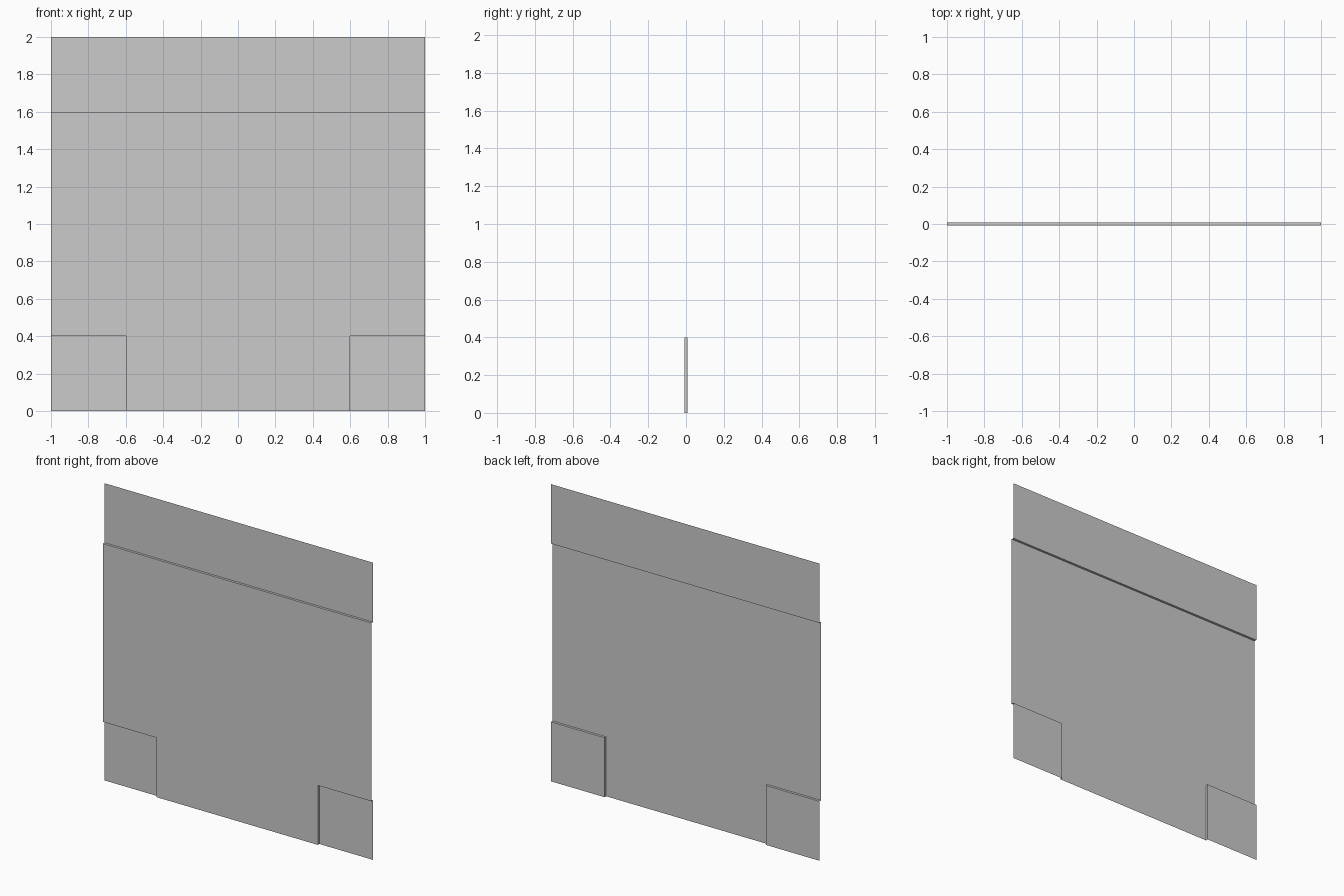
import bpy
import bmesh

if "Cube" in bpy.data.objects:
    bpy.data.objects.remove(bpy.data.objects["Cube"])

F, B = -0.008, 0.008      # raised front plane, recessed back plane
W, CX = 1.0, 0.6          # half width, inner edge of the corner recess
CZ, LZ, TOP = 0.4, 1.6, 2.0


def sheet(name, quads):
    """Open sheet of quads for the right half, mirrored across x = 0."""
    bm = bmesh.new()
    for quad in quads:
        bm.faces.new([bm.verts.new(p) for p in quad])
    bmesh.ops.remove_doubles(bm, verts=bm.verts, dist=1e-5)
    mesh = bpy.data.meshes.new(name)
    bm.to_mesh(mesh)
    bm.free()
    obj = bpy.data.objects.new(name, mesh)
    bpy.context.collection.objects.link(obj)
    mirror = obj.modifiers.new("Mirror", "MIRROR")
    mirror.use_clip = True
    return obj


def upright(x0, x1, z0, z1, y):
    """Quad facing the front."""
    return [(x0, y, z0), (x1, y, z0), (x1, y, z1), (x0, y, z1)]


def ledge(x0, x1, z, ya, yb):
    """Horizontal step running from depth ya to depth yb."""
    return [(x0, ya, z), (x1, ya, z), (x1, yb, z), (x0, yb, z)]


# Raised centre panel, split where the corner recesses begin
sheet("raised_panel", [
    upright(0, CX, 0, CZ, F),
    upright(0, CX, CZ, LZ, F),
    upright(CX, W, CZ, LZ, F),
])

# Recessed top band with its ledge
sheet("top_band", [
    ledge(0, CX, LZ, F, B),
    ledge(CX, W, LZ, F, B),
    upright(0, CX, LZ, TOP, B),
    upright(CX, W, LZ, TOP, B),
])

# Recessed lower corners with their side wall and overhang
sheet("corner_recess", [
    upright(CX, W, 0, CZ, B),
    ledge(CX, W, CZ, B, F),
    [(CX, F, 0), (CX, B, 0), (CX, B, CZ), (CX, F, CZ)],
])
